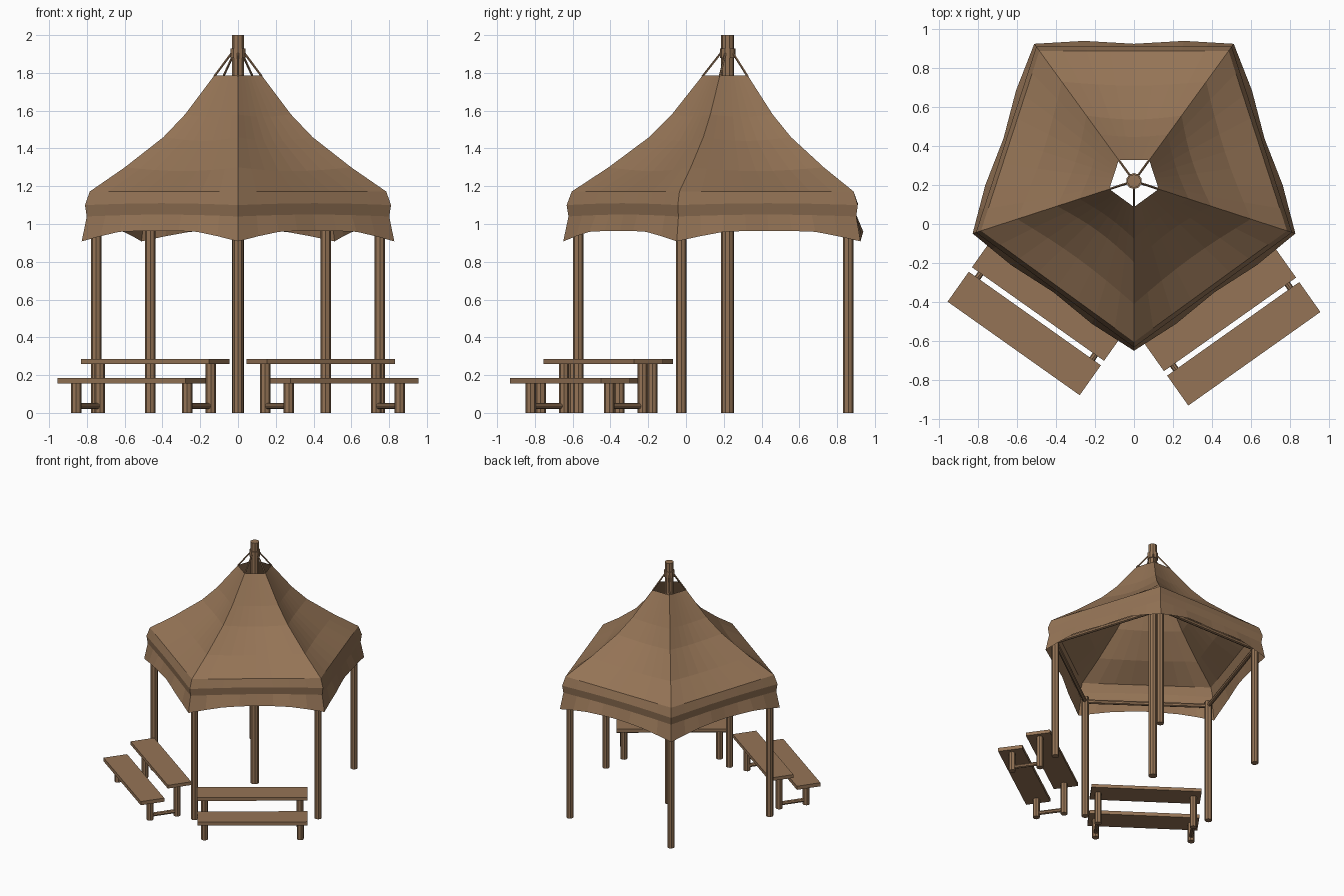
import bpy, bmesh, math
from mathutils import Vector

if "Cube" in bpy.data.objects:
    bpy.data.objects.remove(bpy.data.objects["Cube"])

wood = bpy.data.materials.new("brown")
wood.diffuse_color = (0.30, 0.175, 0.093, 1)
wood.use_nodes = True
wood.node_tree.nodes["Principled BSDF"].inputs["Base Color"].default_value = wood.diffuse_color
CY = 0.22  # centre of the pavilion in y


def finish(name, bm):
    me = bpy.data.meshes.new(name)
    bm.to_mesh(me)
    bm.free()
    me.materials.append(wood)
    ob = bpy.data.objects.new(name, me)
    bpy.context.collection.objects.link(ob)
    return ob


def rod(name, a, b, r, sides=8):
    a, b = Vector(a), Vector(b)
    bm = bmesh.new()
    bmesh.ops.create_cone(bm, cap_ends=True, segments=sides, radius1=r, radius2=r,
                          depth=(b - a).length)
    ob = finish(name, bm)
    ob.rotation_mode = 'QUATERNION'
    ob.rotation_quaternion = (b - a).to_track_quat('Z', 'Y')
    ob.location = (a + b) / 2
    return ob


def plank(name, loc, size, ang):
    bm = bmesh.new()
    bmesh.ops.create_cube(bm, size=1)
    bmesh.ops.scale(bm, vec=size, verts=bm.verts)
    ob = finish(name, bm)
    ob.location = loc
    ob.rotation_euler.z = ang
    return ob


def corner(k, r, z):
    a = math.radians(-90 + 72 * k)
    return Vector((r * math.cos(a), CY + r * math.sin(a), z))


# canopy: five panels hung between ridges, with a folded valance
rows = [(0.87, 0.908), (0.842, 1.04), (0.852, 1.10), (0.825, 1.172), (0.63, 1.30),
        (0.415, 1.46), (0.295, 1.58), (0.133, 1.785)]
sag = [0, 0, 0, 0.0, 0.02, 0.02, 0.012, 0]
N = 8
bm = bmesh.new()
grid = []
for i, (r, z) in enumerate(rows):
    ring = []
    for k in range(5):
        a, b = corner(k, r, z), corner(k + 1, r, z)
        out = ((a + b) / 2 - Vector((0, CY, z))).normalized()
        for j in range(N):
            t = j / N
            p = a.lerp(b, t)
            s = math.sin(math.pi * t)
            p -= Vector((out.x, out.y, 1)) * sag[i] * s
            if i == 0:
                p.z += 0.055 * min(1, 1.3 * s)          # scalloped hem
                p += out * 0.015 * math.sin(2 * math.pi * t) ** 2
            elif i < 3:
                p.z += 0.01 * s
            ring.append(bm.verts.new(p))
    grid.append(ring)
for lo, hi in zip(grid, grid[1:]):
    for j in range(5 * N):
        n = (j + 1) % (5 * N)
        bm.faces.new((lo[j], lo[n], hi[n], hi[j]))
finish("canopy", bm)

# centre mast with collar
rod("mast", (0, CY, 0), (0, CY, 2), 0.034, 10)
rod("mast_collar", (0, CY, 1.88), (0, CY, 1.93), 0.041, 10)

# outer posts, eave beams and tension ropes
for k in range(5):
    rod("post", corner(k, 0.79, 0), corner(k, 0.79, 1.03), 0.028)
    rod("eave_beam", corner(k, 0.79, 0.995), corner(k + 1, 0.79, 0.995), 0.017)
    rod("rope", corner(k, 0.035, 1.905), corner(k, 0.133, 1.78), 0.006, 5)

# two bench and table sets
for side, cy in ((1, -0.438), (-1, -0.385)):
    ang = side * math.radians(35.3)
    u = Vector((math.cos(ang), math.sin(ang), 0))
    v = Vector((side * math.sin(abs(ang)), -math.cos(ang), 0))
    table = Vector((side * 0.438, cy, 0))
    seat = table + v * 0.216
    plank("table_top", table + Vector((0, 0, 0.273)), (0.83, 0.188, 0.027), ang)
    plank("seat_top", seat + Vector((0, 0, 0.17)), (0.83, 0.188, 0.03), ang)
    for e in (-0.36, 0.36):
        t, s = table + u * e, seat + u * e
        rod("table_leg", t, t + Vector((0, 0, 0.265)), 0.027)
        rod("seat_leg", s, s + Vector((0, 0, 0.16)), 0.027)
        h = Vector((0, 0, 0.036))
        rod("foot_bar", t + h, s + h, 0.016)
